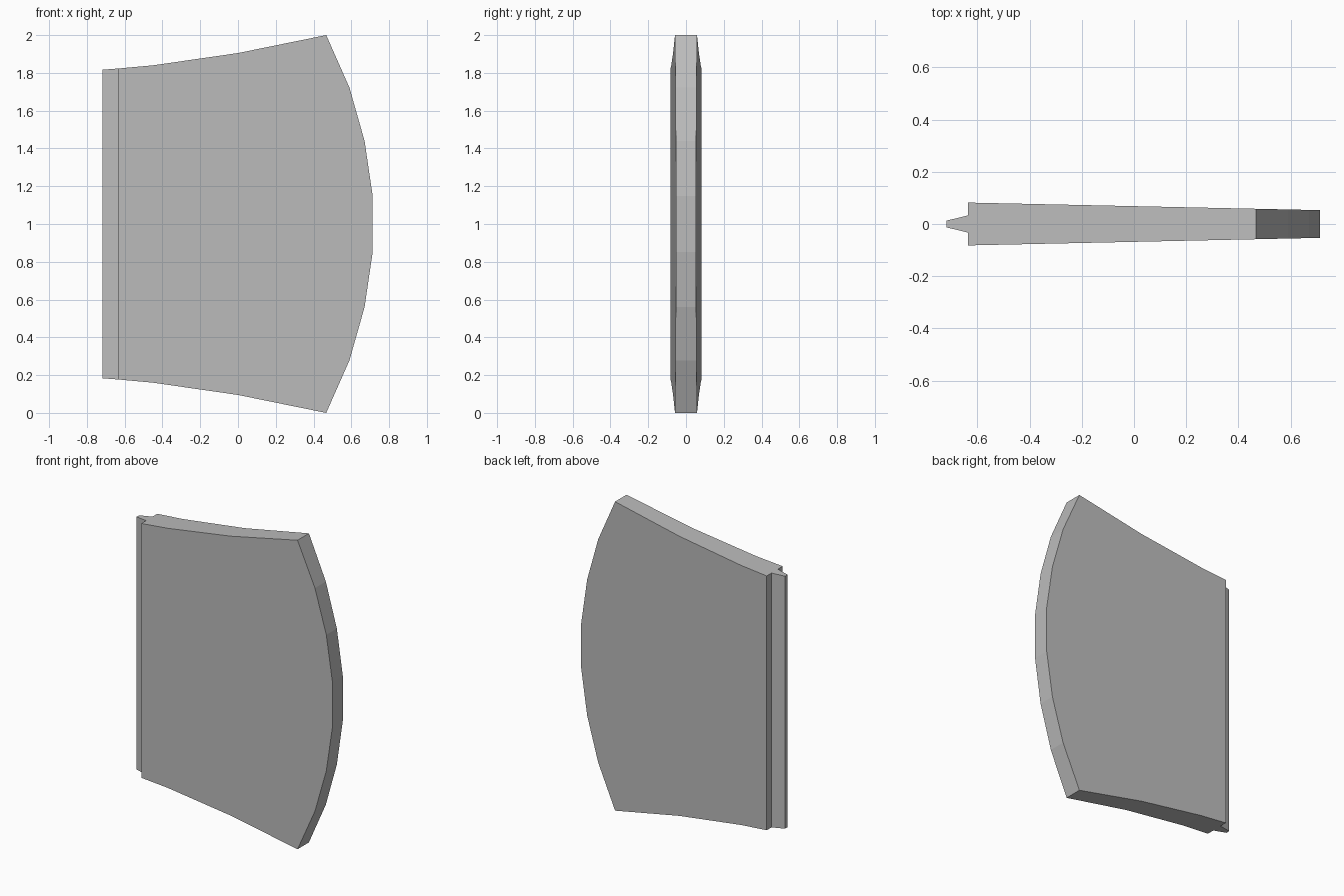
import bpy
import bmesh

cube = bpy.data.objects.get("Cube")
if cube:
    bpy.data.objects.remove(cube, do_unlink=True)

ROOT_X, TIP_X = -0.635, 0.713
MID_Z = 1.0

grey = bpy.data.materials.new("plain_grey")
grey.use_nodes = True
colour = (0.5, 0.5, 0.5, 1)
grey.diffuse_color = colour
grey.node_tree.nodes["Principled BSDF"].inputs["Base Color"].default_value = colour

# Upper half outlines as (x, height above the middle), root to tip
body_upper = [(ROOT_X, 0.823), (-0.45, 0.84), (0.0, 0.905), (0.467, 1.0),
              (0.59, 0.722), (0.67, 0.44), (TIP_X, 0.148)]
tongue_upper = [(ROOT_X, 0.823), (-0.718, 0.817)]


def body_half_thickness(x):
    return 0.082 + (0.053 - 0.082) * (x - ROOT_X) / (TIP_X - ROOT_X)


def tongue_half_thickness(x):
    return 0.033 if x == ROOT_X else 0.013


def add_slab(bm, upper, half_thickness):
    """Tapered slab, open at its root edge; returns its front and back loops."""
    outline = upper + [(x, -h) for x, h in reversed(upper)]
    front, back = [[bm.verts.new((x, side * half_thickness(x), MID_Z + h))
                    for x, h in outline] for side in (-1, 1)]
    bm.faces.new(front)
    bm.faces.new(back)
    for i in range(len(outline) - 1):
        bm.faces.new((front[i], front[i + 1], back[i + 1], back[i]))
    return front, back


# Curved, tapering panel with a narrow tongue along its straight edge
bm = bmesh.new()
body = add_slab(bm, body_upper, body_half_thickness)
tongue = add_slab(bm, tongue_upper, tongue_half_thickness)

# Shoulders joining the panel to the tongue
for outer, inner in zip(body, tongue):
    bm.faces.new((outer[0], outer[-1], inner[-1], inner[0]))

# Cap the narrow joint at top and bottom
for end in (0, -1):
    bm.faces.new((body[0][end], tongue[0][end], tongue[1][end], body[1][end]))
# The joint caps have no area, so merge them into the neighbouring edges
bmesh.ops.dissolve_degenerate(bm, dist=0.0001, edges=bm.edges[:])
bmesh.ops.recalc_face_normals(bm, faces=bm.faces[:])

mesh = bpy.data.meshes.new("curved_panel")
bm.to_mesh(mesh)
bm.free()
mesh.materials.append(grey)
panel = bpy.data.objects.new("curved_panel", mesh)
bpy.context.collection.objects.link(panel)
